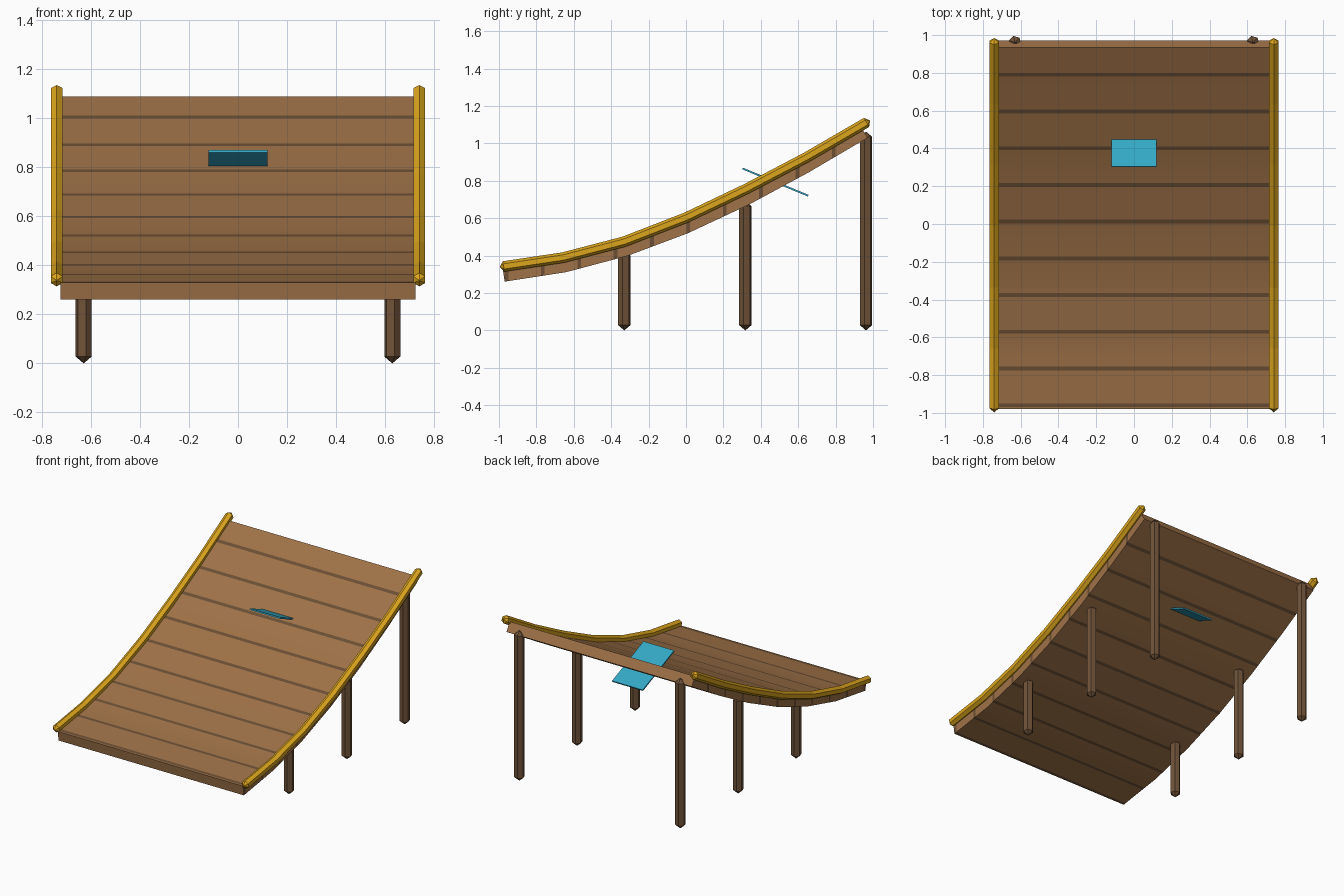
import bpy, bmesh, math
from mathutils import Vector, Matrix

if "Cube" in bpy.data.objects:
    bpy.data.objects.remove(bpy.data.objects["Cube"])


def material(name, rgb):
    m = bpy.data.materials.new(name)
    m.diffuse_color = (*rgb, 1)
    m.use_nodes = True
    m.node_tree.nodes["Principled BSDF"].inputs["Base Color"].default_value = m.diffuse_color
    return m


WOOD = material("plank brown", (0.35, 0.17, 0.065))
GROOVE = material("groove brown", (0.15, 0.078, 0.034))
POST = material("post brown", (0.16, 0.085, 0.04))
YELLOW = material("rail yellow", (0.72, 0.38, 0.012))
BLUE = material("plate blue", (0.035, 0.40, 0.57))


def finish(bm, name, mats, smooth=None):
    bmesh.ops.recalc_face_normals(bm, faces=bm.faces[:])
    mesh = bpy.data.meshes.new(name)
    bm.to_mesh(mesh)
    bm.free()
    ob = bpy.data.objects.new(name, mesh)
    bpy.context.collection.objects.link(ob)
    for m in mats:
        mesh.materials.append(m)
    if smooth:
        bpy.ops.object.select_all(action='DESELECT')
        ob.select_set(True)
        bpy.context.view_layer.objects.active = ob
        bpy.ops.object.shade_smooth_by_angle(angle=math.radians(smooth))
    return ob


def capped_tube(name, path, radius, tip, mat, turn=0.0, smooth=None):
    """Hexagonal tube along a path in a plane of constant x, with pointed ends."""
    bm = bmesh.new()
    pts = [Vector(p) for p in path]
    rings = []
    for i, p in enumerate(pts):
        t = (pts[min(i + 1, len(pts) - 1)] - pts[max(i - 1, 0)]).normalized()
        side = Vector((1, 0, 0))
        up = side.cross(t)
        rings.append([bm.verts.new(p + radius * (math.sin(a) * side + math.cos(a) * up))
                      for a in (turn + k * math.pi / 3 for k in range(6))])
    for a, b in zip(rings, rings[1:]):
        for k in range(6):
            bm.faces.new((a[k], a[(k + 1) % 6], b[(k + 1) % 6], b[k]))
    for ring, p, q in ((rings[0], pts[0], pts[1]), (rings[-1], pts[-1], pts[-2])):
        apex = bm.verts.new(p + (p - q).normalized() * tip)
        for k in range(6):
            bm.faces.new((ring[k], ring[(k + 1) % 6], apex))
    return finish(bm, name, [mat], smooth)


# Curved deck: top profile, thickened square to the slope
TOP = [(-.98, .33), (-.655, .38), (-.335, .465), (-.015, .585),
       (.305, .735), (.62, .905), (.935, 1.09)]
HALF_W, THICK = 0.725, 0.07
bm = bmesh.new()
sections = []
for i, (y, z) in enumerate(TOP):
    a, b = TOP[max(i - 1, 0)], TOP[min(i + 1, len(TOP) - 1)]
    d = Vector((b[0] - a[0], b[1] - a[1])).normalized()
    yb, zb = y + d.y * THICK, z - d.x * THICK
    sections.append([bm.verts.new(c) for c in (
        (-HALF_W, y, z), (HALF_W, y, z), (HALF_W, yb, zb), (-HALF_W, yb, zb))])
for s, t in zip(sections, sections[1:]):
    for k in range(4):
        bm.faces.new((s[k], s[(k + 1) % 4], t[(k + 1) % 4], t[k]))
bm.faces.new(sections[0])
bm.faces.new(sections[-1])

# Dark grooves between planks, cut as bands across the deck
GROOVES = [-.96 + .1945 * k for k in range(10)]
HALF_G = 0.01
for g in GROOVES:
    for y in (g - HALF_G, g + HALF_G):
        bmesh.ops.bisect_plane(bm, geom=bm.verts[:] + bm.edges[:] + bm.faces[:],
                               plane_co=(0, y, 0), plane_no=(0, 1, 0))
for f in bm.faces:
    if any(abs(f.calc_center_median().y - g) < HALF_G for g in GROOVES):
        f.material_index = 1 if abs(f.normal.y) < 0.9 else 0
finish(bm, "deck", [WOOD, GROOVE], 30)

# Side rails following the deck edges
RAIL = [(-.975, .342), (-.655, .39), (-.33, .475), (0, .603),
        (.325, .758), (.645, .926), (.965, 1.112)]
for side, x in (("left", -.74), ("right", .74)):
    capped_tube(side + "_rail", [(x, y, z) for y, z in RAIL], .028, .022, YELLOW)

# Support posts
for side, x in (("left", -.63), ("right", .63)):
    for row, y, top in (("front", -.33, .40), ("middle", .317, .665), ("back", .9625, 1.035)):
        capped_tube(f"{row}_{side}_post", [(x, y, .028), (x, y, top)],
                    .034, .028, POST, turn=math.radians(15))

# Thin plate passing through the deck
bm = bmesh.new()
bmesh.ops.create_cube(bm, size=1, matrix=Matrix.Translation((0, .478, .793))
                      @ Matrix.Rotation(math.radians(-22.5), 4, 'X')
                      @ Matrix.Diagonal((.24, .38, .0095, 1)))
finish(bm, "blue_plate", [BLUE])
